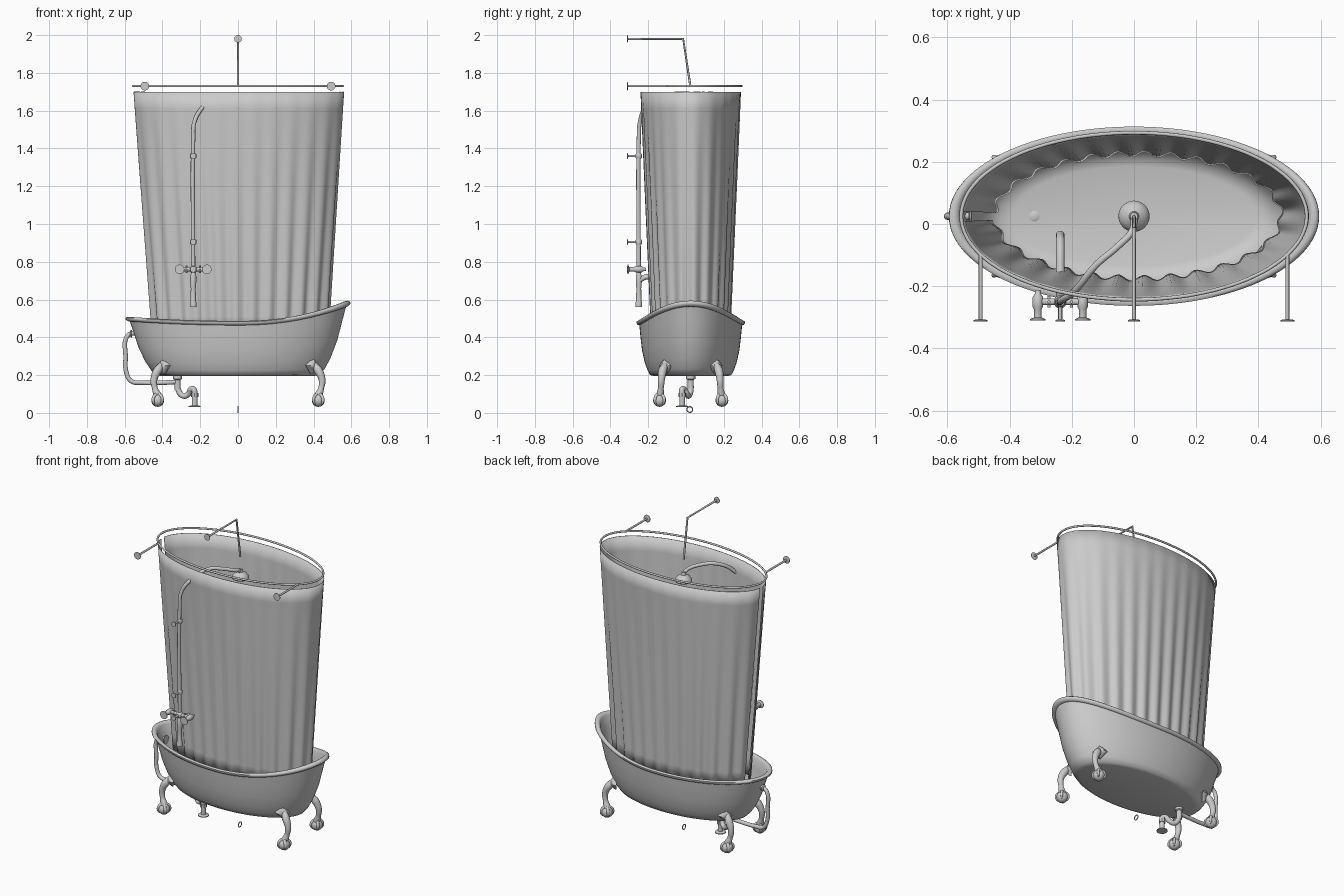
import bpy, bmesh, math
from mathutils import Vector

if "Cube" in bpy.data.objects:
    bpy.data.objects.remove(bpy.data.objects["Cube"])

CY = 0.025  # centre line of tub and curtain


def finish(ob, angle=40):
    bpy.ops.object.select_all(action='DESELECT')
    ob.select_set(True)
    bpy.context.view_layer.objects.active = ob
    if ob.type == 'CURVE':
        bpy.ops.object.convert(target='MESH')
        ob = bpy.context.object
    bpy.ops.object.shade_smooth_by_angle(angle=math.radians(angle))
    return ob


def tube(name, pts, r, closed=False, handle='AUTO', radii=None, res=6):
    cu = bpy.data.curves.new(name, 'CURVE')
    cu.dimensions = '3D'
    cu.bevel_depth = r
    cu.bevel_resolution = 4
    cu.resolution_u = res
    cu.use_fill_caps = True
    sp = cu.splines.new('BEZIER')
    sp.bezier_points.add(len(pts) - 1)
    sp.use_cyclic_u = closed
    for i, (p, co) in enumerate(zip(sp.bezier_points, pts)):
        p.co = co
        p.handle_left_type = p.handle_right_type = handle
        p.radius = radii[i] if radii else 1
    ob = bpy.data.objects.new(name, cu)
    bpy.context.collection.objects.link(ob)
    return finish(ob)


def grid(name, rows, closed=True, angle=40):
    # skin of equal-length rows of points
    bm = bmesh.new()
    vs = [[bm.verts.new(p) for p in row] for row in rows]
    n = len(rows[0])
    for a, b in zip(vs, vs[1:]):
        for i in range(n if closed else n - 1):
            j = (i + 1) % n
            bm.faces.new((a[i], a[j], b[j], b[i]))
    bmesh.ops.remove_doubles(bm, verts=bm.verts, dist=1e-5)
    bmesh.ops.recalc_face_normals(bm, faces=bm.faces)
    me = bpy.data.meshes.new(name)
    bm.to_mesh(me)
    bm.free()
    ob = bpy.data.objects.new(name, me)
    bpy.context.collection.objects.link(ob)
    return finish(ob, angle)


def lathe(name, loc, axis, prof, n=24):
    # profile of (radius, height) turned about an axis through loc
    q = Vector(axis).to_track_quat('Z', 'Y')
    rows = [[Vector(loc) + q @ Vector((r * math.cos(2 * math.pi * i / n),
             r * math.sin(2 * math.pi * i / n), h)) for i in range(n)] for r, h in prof]
    return grid(name, rows)


def ball(name, loc, r):
    return lathe(name, loc, (0, 0, 1), [(r * math.sin(math.pi * k / 12),
                 -r * math.cos(math.pi * k / 12)) for k in range(13)], 20)


def flange(name, loc, axis, r, t=0.006):
    return lathe(name, loc, axis, [(0, 0), (r, 0), (r, t * 0.6), (r * 0.7, t), (0, t)])


# tub: (x radius, y radius, height fraction) from underside over the rim to inside floor
prof = [(0, 0, 0), (.40, .195, 0), (.435, .215, .02), (.46, .228, .1), (.49, .243, .24), (.525, .258, .47),
        (.553, .267, .74), (.572, .272, .92), (.583, .28, .925), (.595, .287, .955), (.594, .288, .985),
        (.583, .281, 1), (.57, .27, .997), (.56, .261, .96), (.543, .253, .76), (.508, .238, .43),
        (.465, .21, .16), (.43, .185, .07), (.39, .16, .045), (0, 0, .035)]


def rim_z(u):
    return 0.487 + (0.107 * u ** 2.2 if u > 0 else 0.022 * u * u)


N = 96
rows = []
for a, b, h in prof:
    row = []
    for i in range(N):
        t = 2 * math.pi * i / N
        row.append((a * math.cos(t), CY + b * math.sin(t),
                    0.195 + h * (rim_z(math.cos(t)) - 0.195)))
    rows.append(row)
grid("bathtub", rows, angle=60)

# shower curtain, open at the left end, pleats deepen downwards
rows = []
M = 260
for k in range(15):
    t = k / 14
    amp = 0.009 * (1 - t) ** 0.8
    row = []
    for i in range(M):
        th = -math.pi + 0.06 + (2 * math.pi - 0.12) * i / (M - 1)
        # pleats evenly spaced along the ellipse
        w = amp * math.sin(26 * (th - 0.16 * math.sin(2 * th)))
        a, b = 0.46 + 0.096 * t + w, 0.2 + 0.064 * t + w
        row.append((0.012 - 0.008 * t + a * math.cos(th), CY + b * math.sin(th), 0.42 + 1.28 * t))
    rows.append(row)
curtain = grid("shower_curtain", rows, closed=False, angle=80)
m = curtain.modifiers.new("thickness", 'SOLIDIFY')
m.thickness = 0.004
m.offset = 0

# curtain rail with wall stays
tube("curtain_rail", [(0.555 * math.cos(i * math.pi / 16), CY + 0.268 * math.sin(i * math.pi / 16), 1.73)
                      for i in range(32)], 0.006, closed=True, res=3)
for x in (-0.493, 0.493):
    tube("rail_stay", [(x, -0.31, 1.73), (x, -0.10, 1.73)], 0.006, handle='VECTOR')
    flange("rail_stay_flange", (x, -0.313, 1.73), (0, 1, 0), 0.023)
tube("upper_stay", [(0, -0.31, 1.98), (0, -0.015, 1.98), (0, 0.023, 1.73)], 0.006, handle='VECTOR')
flange("upper_stay_flange", (0, -0.313, 1.98), (0, 1, 0), 0.02)

# shower riser, arm and head
RX, RY = -0.237, -0.25
tube("shower_riser", [(RX, RY, 0.72), (RX, RY, 1.45), (RX + .006, RY + .006, 1.54), (-.19, -.215, 1.615),
                      (-.12, -.13, 1.675), (-.05, -.07, 1.672), (-.005, -.02, 1.655), (0, .01, 1.645), (0, CY, 1.62)], 0.011)
lathe("shower_head", (0, CY, 1.59), (0, 0, 1), [(0, 0), (.046, 0), (.05, .006), (.048, .016), (.036, .032),
                                                (.016, .043), (.012, .06), (0, .06)], 32)
for z in (1.36, 0.905):
    tube("riser_bracket", [(RX, -0.31, z), (RX, RY, z)], 0.006, handle='VECTOR')
    flange("riser_bracket_flange", (RX, -0.313, z), (0, 1, 0), 0.016)
    lathe("riser_collar", (RX, RY, z - 0.014), (0, 0, 1),
          [(0, 0), (.014, 0), (.017, .007), (.017, .021), (.014, .028), (0, .028)])
# flared outlet under the mixer
lathe("mixer_outlet", (RX, RY, 0.56), (0, 0, 1), [(0, 0), (.018, 0), (.018, .02), (.014, .035), (.013, .1),
                                                  (.016, .13), (.016, .165), (.011, .18), (0, .18)])
# filler spout reaching into the tub
tube("filler_spout", [(RX, RY, 0.7), (RX, -.21, .72), (RX, -.14, .715), (RX, -.06, .68), (RX, -.035, .62)], 0.014)

# mixer body and taps
tube("mixer_bar", [(RX - .072, RY, .76), (RX + .072, RY, .76)], 0.011, handle='VECTOR')
ball("mixer_centre", (RX, RY, .76), 0.021)
tube("mixer_centre_stem", [(RX, -.305, .76), (RX, RY, .76)], 0.007, handle='VECTOR')
flange("mixer_centre_flange", (RX, -.313, .76), (0, 1, 0), 0.016)
for s in (-1, 1):
    x = RX + s * 0.072
    lathe("tap_body", (x, -.31, .76), (0, 1, 0), [(0, 0), (.025, 0), (.025, .004), (.012, .01), (.012, .035),
          (.017, .045), (.017, .075), (.01, .085), (.008, .098), (0, .098)])
    xh = RX + s * 0.036
    for d in ((0, 1), (1, 0)):
        p = Vector((0, d[0] * .019, d[1] * .019))
        c = Vector((xh, RY, .76))
        tube("tap_handle", [c - p, c + p], 0.005, handle='VECTOR')

# claw feet
for sx in (-1, 1):
    for sy in (-1, 1):
        def P(x, y, z):
            return Vector((sx * x, CY + sy * y, z))
        tube("foot_leg", [P(.395, .13, .265), P(.425, .148, .225), P(.445, .155, .175), P(.44, .158, .13),
                          P(.425, .163, .09)], 0.02, radii=[.7, 1.15, .9, .75, 1.1])
        c = P(.425, .165, .066)
        ball("foot_ball", c, 0.034)
        # toes wrapped over the ball
        for k in range(4):
            a = math.pi / 4 + k * math.pi / 2
            pts = [c + Vector((math.cos(a) * math.sin(e), math.sin(a) * math.sin(e), math.cos(e))) * 0.035
                   for e in (0.2, 0.9, 1.6, 2.3)]
            tube("foot_toe", pts, 0.008, radii=[1.2, 1.1, 1, .5], res=4)
        # diamond shaped mount against the tub
        out = P(1, .75, 0) - P(0, 0, 0)
        out.normalize()
        lathe("foot_mount", P(.395, .135, .25) - out * 0.012, out,
              [(0, 0), (.045, 0), (.043, .012), (.022, .03), (0, .034)], 4)

# overflow pipe and drain
tube("overflow_pipe", [(-.53, CY, .42), (-.565, CY, .42), (-.59, CY, .40), (-.595, CY, .3), (-.59, CY, .21),
                       (-.565, CY, .168), (-.51, CY, .16), (-.4, CY, .16), (-.31, CY, .165)], 0.012)
flange("overflow_cover", (-.528, CY, .42), (1, 0, 0), 0.025)
flange("overflow_nut", (-.56, CY, .42), (-1, 0, 0), 0.02, 0.012)
lathe("drain_body", (-.32, CY, .125), (0, 0, 1), [(0, 0), (.016, 0), (.016, .05), (.024, .055), (.024, .073), (0, .073)])
flange("drain_plug", (-.32, CY, .203), (0, 0, 1), 0.018, 0.008)
tube("drain_trap", [(-.32, CY, .17), (-.315, CY, .12), (-.29, .015, .09), (-.262, .005, .1), (-.25, -.01, .125),
                    (-.235, -.02, .125), (-.23, -.02, .09), (-.23, -.02, .035)], 0.015)
lathe("drain_floor_flange", (-.23, -.02, .03), (0, 0, 1), [(0, 0), (.032, 0), (.032, .005), (.02, .01), (0, .01)])
lathe("trap_nut", (-.23, -.02, .085), (0, 0, 1), [(0, 0), (.02, 0), (.02, .02), (0, .02)], 8)

# small loose ring under the tub
tube("floor_ring", [(0, .02 + .015 * math.cos(i * math.pi / 4), .018 + .015 * math.sin(i * math.pi / 4))
                    for i in range(8)], 0.003, closed=True)
